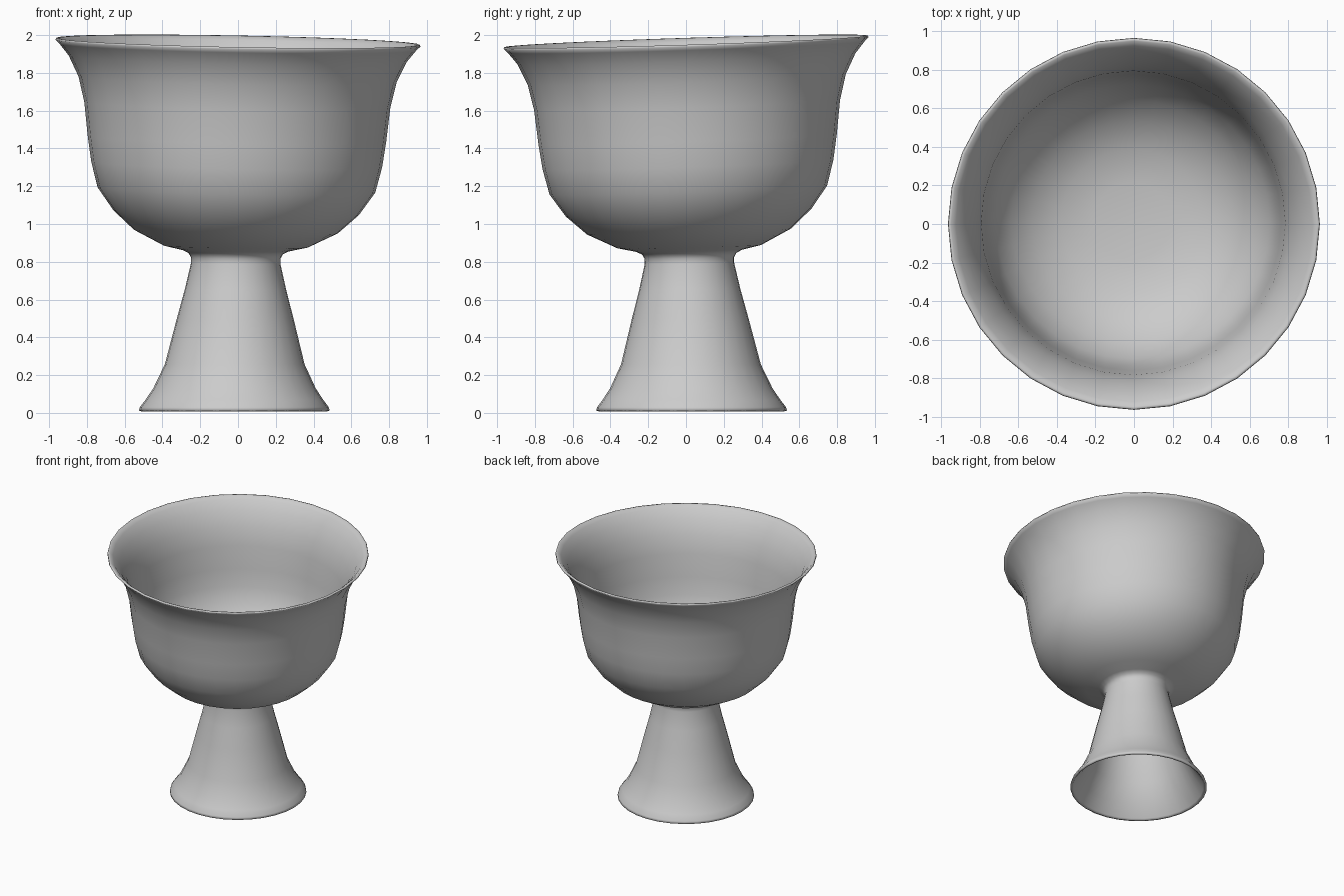
import bpy
import bmesh
from math import cos, sin, tau

cube = bpy.data.objects.get("Cube")
if cube:
    bpy.data.objects.remove(cube, do_unlink=True)

SEGMENTS = 32

grey = bpy.data.materials.new("plain grey")
grey.use_nodes = True
grey.diffuse_color = (0.6, 0.6, 0.6, 1)
grey.node_tree.nodes["Principled BSDF"].inputs["Base Color"].default_value = (0.6, 0.6, 0.6, 1)


def lean(x, y, z):
    """Tip the bowl slightly off level and shift the foot off the axis."""
    tilt = min(max((z - 0.6) / 0.4, 0), 1)
    shift = 1 - z / 2
    return (x - 0.02 * shift, y + 0.03 * shift, z + tilt * (0.032 * y - 0.019 * x))


def lathe(name, profile):
    """Spin a closed-ended (radius, height) profile about the z axis."""
    bm = bmesh.new()
    rings = []
    for r, z in profile:
        count = SEGMENTS if r else 1
        rings.append([bm.verts.new(lean(r * cos(tau * i / SEGMENTS), r * sin(tau * i / SEGMENTS), z))
                      for i in range(count)])
    for low, high in zip(rings, rings[1:]):
        for i in range(SEGMENTS):
            j = (i + 1) % SEGMENTS
            corners = [low[i % len(low)], low[j % len(low)], high[j % len(high)], high[i % len(high)]]
            bm.faces.new(list(dict.fromkeys(corners)))
    bmesh.ops.recalc_face_normals(bm, faces=bm.faces)
    for face in bm.faces:
        face.smooth = True
    mesh = bpy.data.meshes.new(name)
    bm.to_mesh(mesh)
    bm.free()
    mesh.materials.append(grey)
    obj = bpy.data.objects.new(name, mesh)
    bpy.context.collection.objects.link(obj)
    return obj


# Hollow underside of the foot, from its ceiling down to the rim
foot_inside = [(0, 0.79), (0.12, 0.785), (0.2, 0.75), (0.245, 0.65), (0.29, 0.49),
               (0.35, 0.25), (0.42, 0.11), (0.48, 0.02)]

# Flared foot and stem, up to the neck
foot_outside = [(0.49, 0.008), (0.505, 0.012), (0.5, 0.03), (0.47, 0.07), (0.43, 0.13),
                (0.37, 0.257), (0.31, 0.495), (0.268, 0.654), (0.237, 0.79), (0.237, 0.82),
                (0.25, 0.843), (0.28, 0.858)]

# Outer wall of the bowl, up to the rolled lip
bowl_outside = [(0.38, 0.88), (0.54, 0.96), (0.65, 1.06), (0.735, 1.18), (0.77, 1.315),
                (0.79, 1.45), (0.81, 1.63), (0.842, 1.765), (0.895, 1.875), (0.945, 1.937),
                (0.966, 1.957), (0.963, 1.967)]

# Inner wall of the bowl, down to the floor
bowl_inside = [(0.95, 1.966), (0.925, 1.945), (0.876, 1.88), (0.822, 1.77), (0.79, 1.63),
               (0.77, 1.45), (0.75, 1.315), (0.712, 1.19), (0.63, 1.075), (0.52, 0.98),
               (0.37, 0.91), (0.2, 0.885), (0, 0.88)]

lathe("stem_cup", foot_inside + foot_outside + bowl_outside + bowl_inside)
